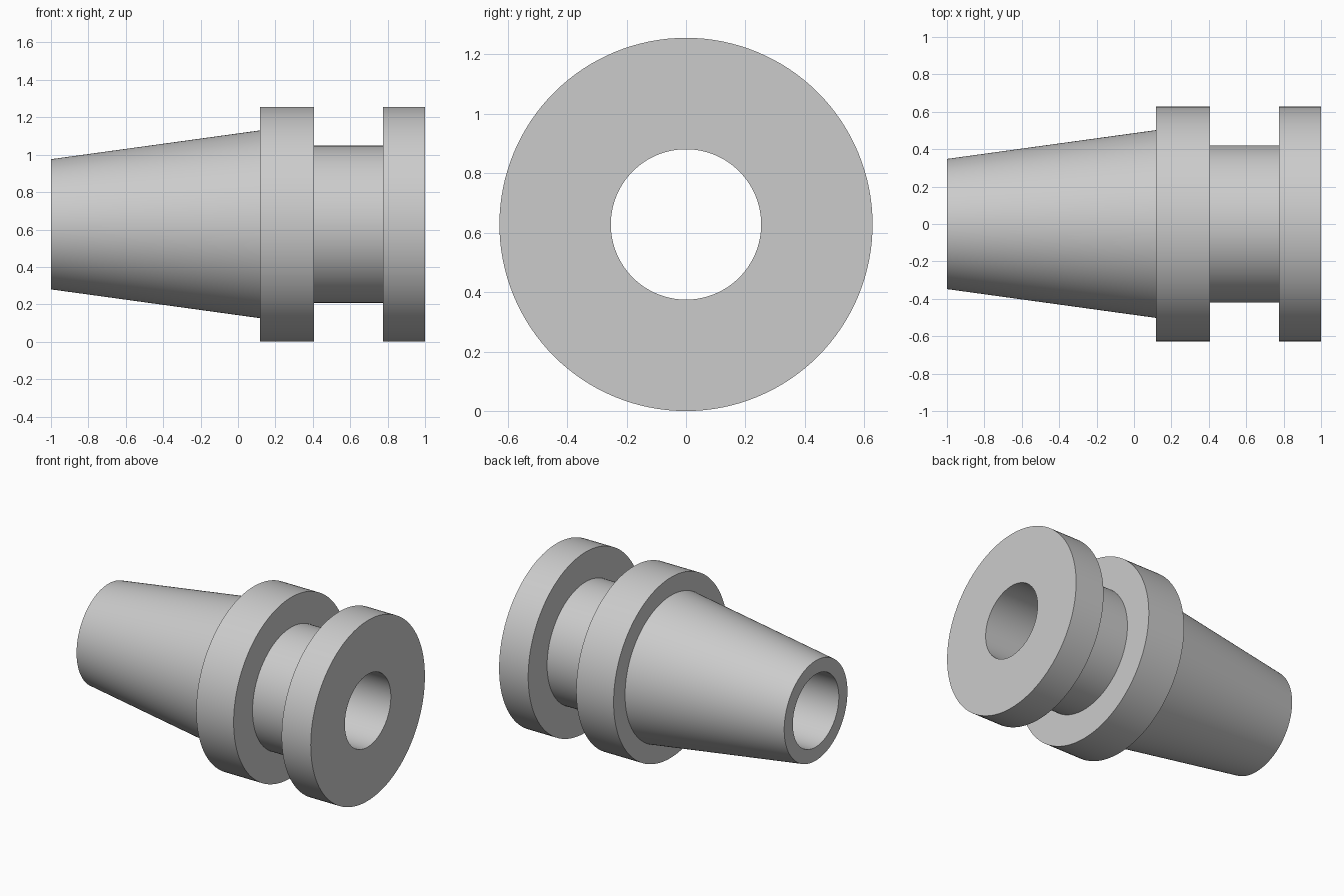
import bpy, bmesh, math
from mathutils import Matrix

cube = bpy.data.objects.get("Cube")
if cube:
    bpy.data.objects.remove(cube, do_unlink=True)

SEGMENTS = 128
OUTER, BORE, NECK = 0.628, 0.253, 0.42

# Plain grey metal
grey = bpy.data.materials.new("grey_metal")
grey.use_nodes = True
colour = (0.6, 0.6, 0.6, 1)
grey.diffuse_color = colour
grey.node_tree.nodes["Principled BSDF"].inputs["Base Color"].default_value = colour


def lathe(name, profile):
    """Revolve a closed (x, radius) profile around the x axis."""
    bm = bmesh.new()
    rings = []
    for i in range(SEGMENTS):
        turn = Matrix.Rotation(math.tau * i / SEGMENTS, 3, 'X')
        rings.append([bm.verts.new(turn @ bm.verts.new((x, 0, r)).co)
                      for x, r in profile])
    bmesh.ops.delete(bm, geom=[v for v in bm.verts
                               if v not in {w for ring in rings for w in ring}],
                     context='VERTS')
    n = len(profile)
    for i, ring in enumerate(rings):
        after = rings[(i + 1) % SEGMENTS]
        for j in range(n):
            k = (j + 1) % n
            bm.faces.new((ring[j], ring[k], after[k], after[j]))
    bmesh.ops.recalc_face_normals(bm, faces=bm.faces)
    mesh = bpy.data.meshes.new(name)
    bm.to_mesh(mesh)
    bm.free()
    mesh.materials.append(grey)
    obj = bpy.data.objects.new(name, mesh)
    bpy.context.collection.objects.link(obj)
    return obj


# Hollow tapered shank, inner flange, grooved neck and end flange in one turning
holder = lathe("tapered_holder", [
    (-1, BORE), (-1, 0.348),
    (0.118, 0.502), (0.118, OUTER),
    (0.406, OUTER), (0.406, NECK),
    (0.776, NECK), (0.776, OUTER),
    (1, OUTER), (1, BORE),
])
holder.location.z = OUTER

# Smooth round walls with crisp shoulders
bpy.ops.object.select_all(action='DESELECT')
holder.select_set(True)
bpy.context.view_layer.objects.active = holder
bpy.ops.object.shade_smooth_by_angle(angle=math.radians(30))
